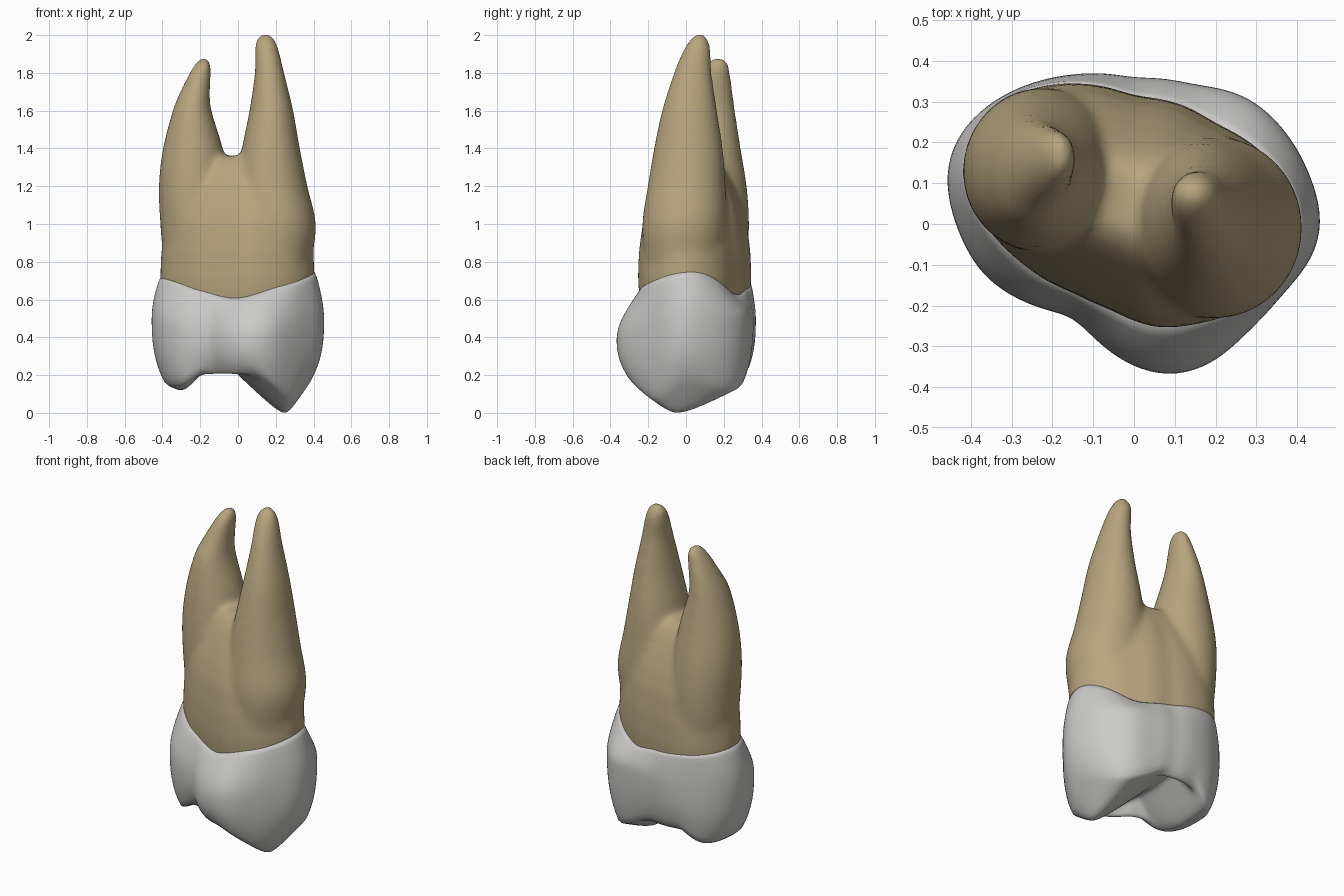
import bpy, bmesh, math

if "Cube" in bpy.data.objects:
    bpy.data.objects.remove(bpy.data.objects["Cube"])

N = 128                      # points around every ring
CX, CY = 0.0, 0.05           # axis of the tooth


def material(name, rgb):
    m = bpy.data.materials.new(name)
    m.diffuse_color = (*rgb, 1)
    m.use_nodes = True
    m.node_tree.nodes["Principled BSDF"].inputs["Base Color"].default_value = m.diffuse_color
    return m


enamel = material("enamel white", (0.60, 0.595, 0.58))
cementum = material("root tan", (0.475, 0.375, 0.21))


def catmull(a, b, c, d, t):
    return 0.5 * (2 * b + (c - a) * t + (2 * a - 5 * b + 4 * c - d) * t * t
                  + (3 * b - a - 3 * c + d) * t ** 3)


def polar(points):
    """Radius at N equal angles around the axis from a closed outline."""
    pr = sorted((math.atan2(y - CY, x - CX) % math.tau, math.hypot(x - CX, y - CY))
                for x, y in points)
    pr = [(pr[-1][0] - math.tau, pr[-1][1])] + pr + [(pr[0][0] + math.tau, pr[0][1])]
    out = []
    for i in range(N):
        a = math.tau * i / N
        for (a0, r0), (a1, r1) in zip(pr, pr[1:]):
            if a0 <= a <= a1:
                out.append(r0 + (r1 - r0) * (a - a0) / (a1 - a0))
                break
    for _ in range(8):
        out = [(out[i - 1] + 2 * out[i] + out[(i + 1) % N]) / 4 for i in range(N)]
    return out


def loft(bm, rings):
    """Skin a stack of closed rings and close both ends."""
    vs = [[bm.verts.new(p) for p in r] for r in rings]
    for a, b in zip(vs, vs[1:]):
        for i in range(len(a)):
            j = (i + 1) % len(a)
            bm.faces.new((a[i], a[j], b[j], b[i]))
    bm.faces.new(vs[0][::-1])
    bm.faces.new(vs[-1])


def finish(bm, name, mat):
    bmesh.ops.recalc_face_normals(bm, faces=bm.faces)
    for f in bm.faces:
        f.smooth = True
    me = bpy.data.meshes.new(name)
    bm.to_mesh(me)
    bm.free()
    me.materials.append(mat)
    ob = bpy.data.objects.new(name, me)
    bpy.context.collection.objects.link(ob)
    return ob


# outlines seen from above: neck and widest part of the crown
neck = polar([(-.42, .13), (-.38, .24), (-.3, .315), (-.15, .345), (0, .31), (.2, .243),
              (.34, .15), (.41, .02), (.4, -.07), (.3, -.19), (.15, -.245), (.05, -.255),
              (-.05, -.21), (-.15, -.165), (-.28, -.09), (-.36, -.01), (-.4, .06)])
belly = polar([(-.462, .13), (-.43, .22), (-.36, .29), (-.25, .345), (-.15, .365), (0, .355),
               (.15, .338), (.28, .31), (.36, .24), (.43, .12), (.462, 0), (.435, -.09),
               (.37, -.16), (.28, -.26), (.18, -.348), (.09, -.373), (0, -.35),
               (-.1, -.275), (-.15, -.22), (-.27, -.19), (-.37, -.125), (-.425, -.03)])

# height of the wavy neck line every 45 degrees
LINE = [.75, .635, .655, .695, .715, .65, .612, .685]


def neck_z(i):
    k, t = divmod(i * 8 / N, 1)
    k = int(k)
    return catmull(*(LINE[(k + d) % 8] for d in (-1, 0, 1, 2)), t)


def cusp(x, y, cx, cy, h, left, right, front, back):
    dx, dy = x - cx, y - cy
    dx *= right if dx > 0 else left
    dy *= back if dy > 0 else front
    return h + math.sqrt(dx * dx + dy * dy + .0016) - .04


def bite(x, y, s):
    """Chewing surface: big right cusp, small left cusp, rim ridge."""
    vals = (cusp(x, y, .25, -.05, 0, .95, 1.5, .78, .5),
            cusp(x, y, -.30, .05, .12, .75, 1.1, .35, .22),
            .182 + .5 * math.sqrt((s - .88) ** 2 + .002))
    k = .014
    return -k * math.log(sum(math.exp(-v / k) for v in vals))


# crown
def crown_ring(fn):
    ring = []
    for i in range(N):
        a = math.tau * i / N
        c, s = math.cos(a), math.sin(a)
        r, z = fn(i, c, s)
        ring.append((CX + r * c, CY + r * s, z))
    return ring


def floor_at(i, c, s, f):
    r = belly[i] * (.85 + .05 * s * s) * f
    return r, bite(CX + r * c, CY + r * s, f)


def side(t):
    def fn(i, c, s):
        zb = .5 - .11 * max(0, -s)
        w = math.sin(t * math.pi / 2)
        return neck[i] * 1.006 * (1 - w) + belly[i] * w, neck_z(i) + (zb - neck_z(i)) * t
    return fn


def lower(t):
    # rounded turn from the belly into the chewing rim
    def fn(i, c, s):
        zb = .5 - .11 * max(0, -s)
        r1, z1 = floor_at(i, c, s, 1)
        w = t ** 2.6
        return belly[i] * (1 - w) + r1 * w, zb + (z1 - zb) * t
    return fn


rings = [crown_ring(lambda i, c, s: (neck[i] * .95, neck_z(i) - .003))]
rings += [crown_ring(side(t / 8)) for t in range(9)]
rings += [crown_ring(lower(t / 8)) for t in range(1, 9)]
rings += [crown_ring(lambda i, c, s, f=f / 28: floor_at(i, c, s, f)) for f in range(27, 0, -1)]
bm = bmesh.new()
loft(bm, rings)
crown = finish(bm, "crown", enamel)
sm = crown.modifiers.new("soften", 'SMOOTH')
sm.factor, sm.iterations = .5, 3


# roots: rows of z, x min, x max, y min, y max
RIGHT = [(.56, .0, .36, -.2, .17), (.8, -.01, .39, -.22, .195), (1.0, -.02, .413, -.232, .215),
         (1.2, -.01, .368, -.203, .21), (1.4, .02, .328, -.17, .195),
         (1.6, .06, .293, -.128, .165), (1.8, .088, .245, -.066, .137),
         (1.9, .088, .222, -.025, .132), (1.97, .093, .2, .015, .122), (2.007, .12, .17, .05, .095)]
LEFT = [(.56, -.37, -.05, -.05, .3), (.8, -.395, -.04, -.06, .325), (1.0, -.412, -.04, -.07, .335),
        (1.2, -.42, -.05, -.065, .322), (1.4, -.398, -.08, -.045, .29),
        (1.6, -.346, -.14, -.01, .26), (1.7, -.306, -.148, .035, .248),
        (1.8, -.256, -.142, .08, .235), (1.85, -.226, -.143, .11, .225), (1.877, -.2, -.16, .14, .205)]


def root(bm, rows):
    rings = []
    rows = [rows[0]] + rows + [rows[-1]]
    for k in range(1, len(rows) - 2):
        for t in (0, .25, .5, .75) if k < len(rows) - 3 else (0, .5, 1):
            z, x0, x1, y0, y1 = (catmull(*v, t) for v in zip(*rows[k - 1:k + 3]))
            rings.append([((x0 + x1) / 2 + (x1 - x0) / 2 * math.cos(math.tau * i / 48),
                           (y0 + y1) / 2 + (y1 - y0) / 2 * math.sin(math.tau * i / 48), z)
                          for i in range(48)])
    loft(bm, rings)


bm = bmesh.new()
root(bm, RIGHT)
root(bm, LEFT)
# trunk joining the roots, ending in the saddle between them
TRUNK = [(.56, .95), (.64, .985), (.72, 1.0), (.85, .985), (1.0, .92), (1.1, .82), (1.2, .68),
         (1.28, .54), (1.33, .42), (1.36, .27)]
loft(bm, [crown_ring(lambda i, c, s: (neck[i] * f, z)) for z, f in TRUNK])
roots = finish(bm, "roots", cementum)
rm = roots.modifiers.new("fuse", 'REMESH')
rm.mode, rm.voxel_size, rm.use_smooth_shade = 'VOXEL', .014, True
sm = roots.modifiers.new("soften", 'SMOOTH')
sm.factor, sm.iterations = .5, 24
